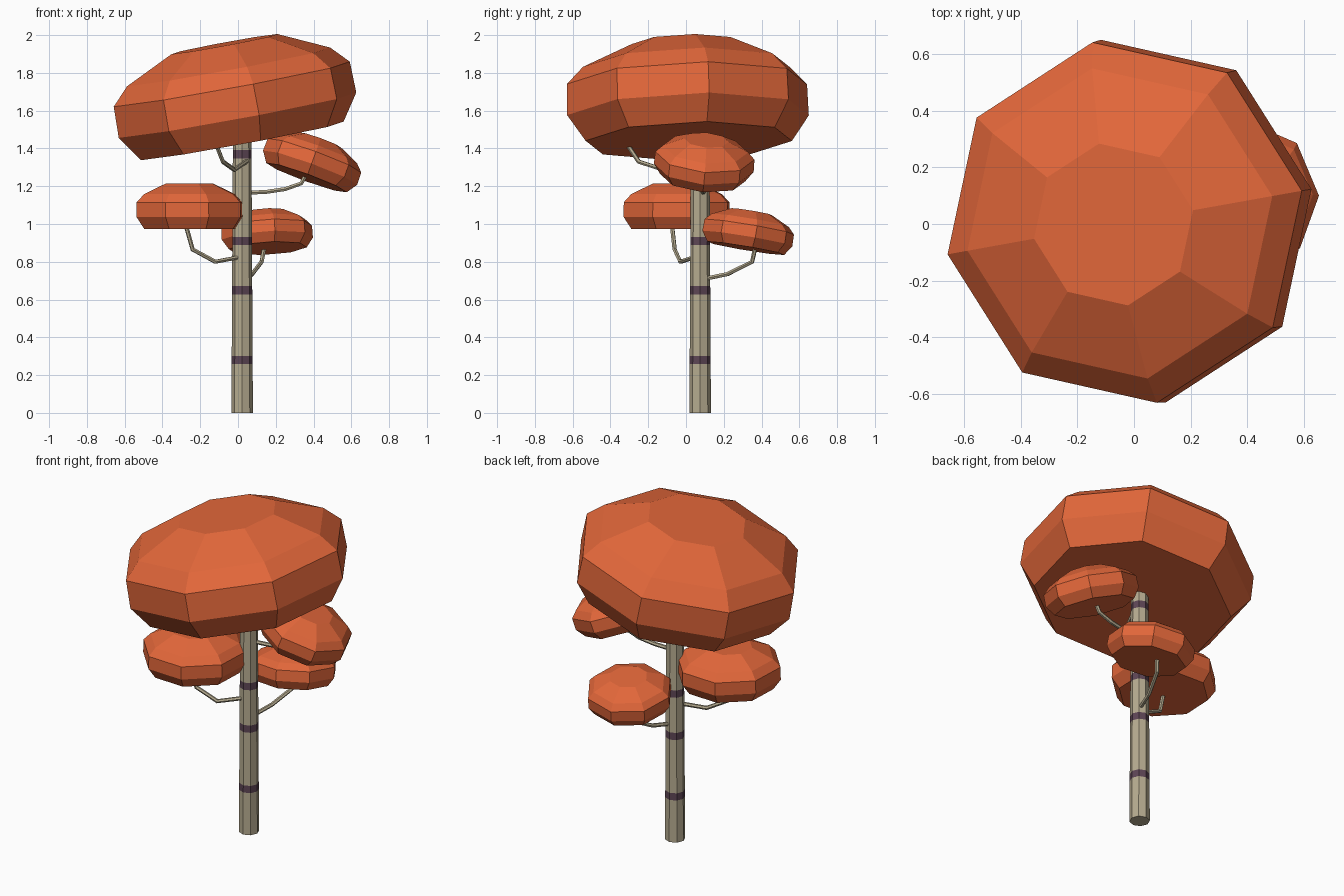
import bpy, bmesh
from math import cos, sin, pi, radians

cube = bpy.data.objects.get("Cube")
if cube:
    bpy.data.objects.remove(cube, do_unlink=True)


def material(name, rgb):
    m = bpy.data.materials.new(name)
    m.use_nodes = True
    m.diffuse_color = (*rgb, 1)
    bsdf = next(n for n in m.node_tree.nodes if n.type == 'BSDF_PRINCIPLED')
    bsdf.inputs["Base Color"].default_value = (*rgb, 1)
    bsdf.inputs["Roughness"].default_value = 0.9
    return m


ORANGE = material("burnt orange leaves", (0.76, 0.135, 0.042))
BARK = material("pale bark", (0.47, 0.41, 0.28))
BAND = material("dark purple bark band", (0.11, 0.06, 0.09))


def stacked_rings(name, rings, mats, location, turn=0, band_rows=()):
    """Eight-sided solid from (height, radius) rings, listed bottom to top."""
    bm = bmesh.new()
    loops = [[bm.verts.new((r * cos(turn + k * pi / 4), r * sin(turn + k * pi / 4), z))
              for k in range(8)] for z, r in rings]
    for row, (low, high) in enumerate(zip(loops, loops[1:])):
        for k in range(8):
            n = (k + 1) % 8
            face = bm.faces.new((low[k], low[n], high[n], high[k]))
            face.material_index = 1 if row in band_rows else 0
    bm.faces.new(loops[0][::-1])
    bm.faces.new(loops[-1])
    mesh = bpy.data.meshes.new(name)
    bm.to_mesh(mesh)
    bm.free()
    for m in mats:
        mesh.materials.append(m)
    obj = bpy.data.objects.new(name, mesh)
    obj.location = location
    bpy.context.collection.objects.link(obj)
    return obj


# Trunk: gently tapered, with four dark bands
TOP = 1.47
levels = [0]
for z in (0.28, 0.65, 0.91, 1.37):
    levels += [z - 0.022, z + 0.022]
levels.append(TOP)
stacked_rings("trunk", [(z, 0.057 - 0.008 * z / TOP) for z in levels],
              [BARK, BAND], (0.022, 0.075, 0), band_rows=(1, 3, 5, 7))

# Leaf clumps: one flattened dome shape, scaled and tilted
DOME = [(-0.305, 0.555), (-0.167, 0.65), (0, 0.646), (0.093, 0.556), (0.216, 0.29)]
CLUMPS = {
    "main_canopy": ((-0.033, 0.005, 1.74), 1, (1.8, -10.5), 10),
    "left_low_clump": ((-0.257, -0.05, 1.115), 0.46, (0, 0), 20),
    "back_low_clump": ((0.152, 0.335, 0.985), 0.377, (-9.5, -3), 10),
    "right_high_clump": ((0.405, 0.1, 1.362), 0.408, (-5, 20), 0),
}
for name, (loc, size, tilt, turn) in CLUMPS.items():
    clump = stacked_rings(name, DOME, [ORANGE], loc, radians(turn))
    clump.scale = (size, size, size)
    clump.rotation_euler = (radians(tilt[0]), radians(tilt[1]), 0)

# Branches: thin bent tubes from the trunk to each clump
BRANCHES = {
    "left_low_branch": [(0.01, 0.05, 0.825), (-0.12, -0.03, 0.80),
                        (-0.24, -0.06, 0.865), (-0.278, -0.075, 1.0)],
    "back_low_branch": [(0.04, 0.1, 0.71), (0.075, 0.22, 0.735),
                        (0.125, 0.35, 0.80), (0.142, 0.37, 0.89)],
    "right_high_branch": [(0.04, 0.09, 1.165), (0.15, 0.095, 1.17),
                          (0.25, 0.1, 1.185), (0.335, 0.1, 1.215), (0.365, 0.1, 1.27)],
    "front_high_branch": [(0.05, 0.05, 1.335), (-0.02, -0.12, 1.287),
                          (-0.08, -0.25, 1.33), (-0.115, -0.31, 1.42)],
}
for name, path in BRANCHES.items():
    curve = bpy.data.curves.new(name, 'CURVE')
    curve.dimensions = '3D'
    curve.bevel_depth = 0.012
    curve.bevel_resolution = 1
    curve.use_fill_caps = True
    spline = curve.splines.new('POLY')
    spline.points.add(len(path) - 1)
    for point, co in zip(spline.points, path):
        point.co = (*co, 1)
    spline.use_smooth = False
    curve.materials.append(BARK)
    bpy.context.collection.objects.link(bpy.data.objects.new(name, curve))
